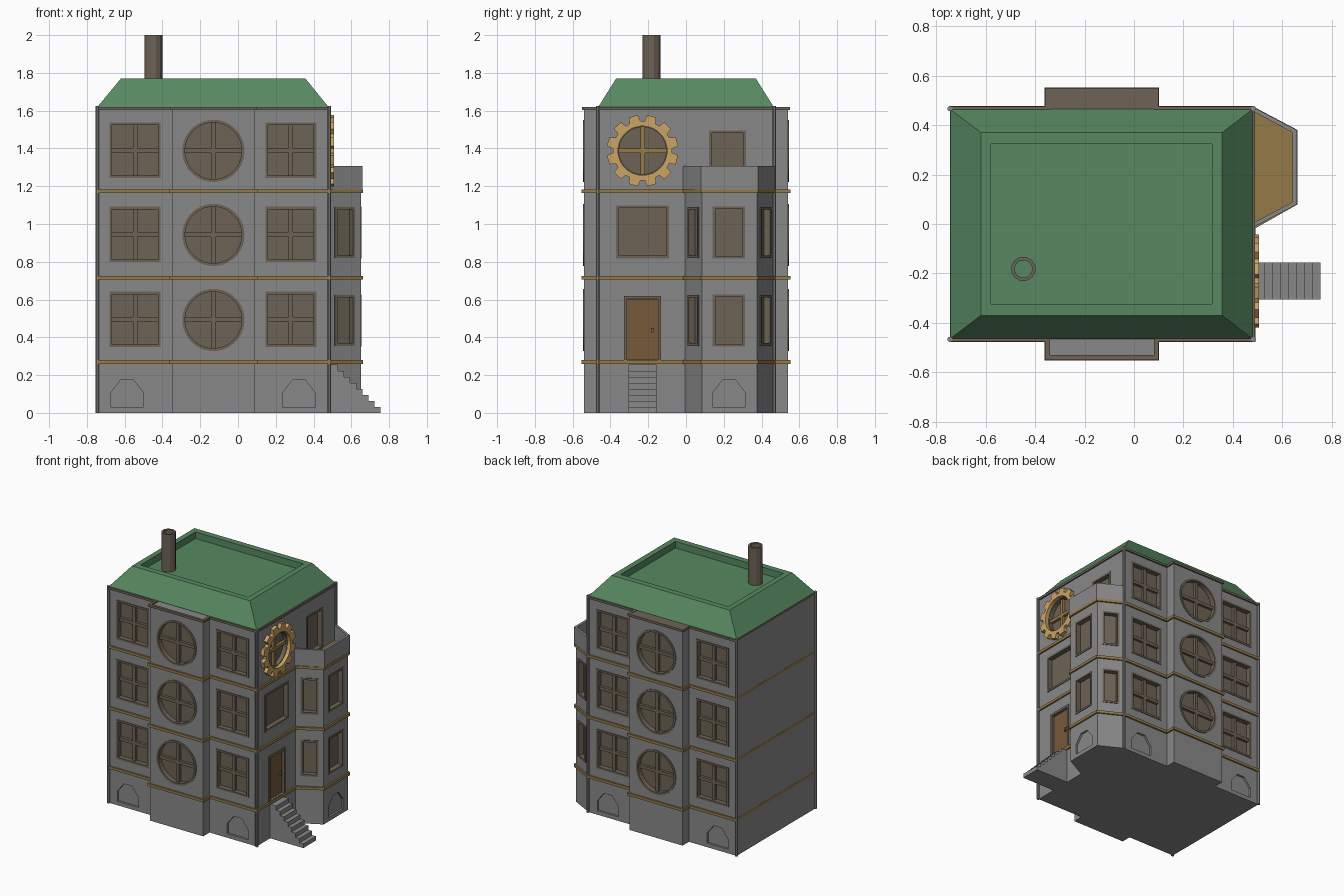
import bpy, bmesh, math
from mathutils import Matrix, Vector

if "Cube" in bpy.data.objects:
    bpy.data.objects.remove(bpy.data.objects["Cube"])

COLORS = {
    "wall_grey": (0.25, 0.25, 0.25), "roof_green": (0.095, 0.25, 0.12),
    "window_brown": (0.155, 0.125, 0.092), "trim_gold": (0.30, 0.195, 0.065),
    "gear_gold": (0.60, 0.37, 0.13), "door_brown": (0.185, 0.10, 0.043),
}
mats = {}
for n, c in COLORS.items():
    mats[n] = bpy.data.materials.new(n)
    mats[n].diffuse_color = (*c, 1)

parts = {}   # (name, material) -> bmesh


def get(name, mat):
    return parts.setdefault((name, mat), bmesh.new())


def frame(x, y, z=0, a=0):
    """Wall frame: u along the wall, v up, n outward."""
    c, s = math.cos(a), math.sin(a)
    return Matrix(((c, 0, s, x), (s, 0, -c, y), (0, 1, 0, z), (0, 0, 0, 1)))


FLAT = Matrix.Identity(4)


def loop(bm, pts, M, d):
    return [bm.verts.new(M @ Vector((p[0], p[1], d))) for p in pts]


def prism(key, pts, M, d0, d1, top=None):
    bm = get(*key)
    a, b = loop(bm, pts, M, d0), loop(bm, top or pts, M, d1)
    n = len(a)
    bm.faces.new(a[::-1])
    bm.faces.new(b)
    for i in range(n):
        j = (i + 1) % n
        bm.faces.new((a[i], a[j], b[j], b[i]))


def ring(key, outer, inner, M, d0, d1):
    bm = get(*key)
    o0, o1 = loop(bm, outer, M, d0), loop(bm, outer, M, d1)
    i0, i1 = loop(bm, inner, M, d0), loop(bm, inner, M, d1)
    n = len(outer)
    for i in range(n):
        j = (i + 1) % n
        for q in ((o0, o0, o1, o1), (o1, o1, i1, i1), (i1, i1, i0, i0), (i0, i0, o0, o0)):
            bm.faces.new((q[0][i], q[1][j], q[2][j], q[3][i]))


def rect(x0, y0, x1, y1):
    return [(x0, y0), (x1, y0), (x1, y1), (x0, y1)]


def circle(r, n=32, x=0, y=0):
    return [(x + r * math.cos(math.tau * (i + .5) / n), y + r * math.sin(math.tau * (i + .5) / n)) for i in range(n)]


def bay_line(o):
    return [(0.48, -0.005 - o), (0.65 + o, 0.085 - o * .5), (0.65 + o, 0.375 + o * .5), (0.48, 0.465 + o)]


def footprint(o, side):
    front = [(-0.745 - o * .1, -0.465 - o), (-0.35 - o, -0.465 - o), (-0.35 - o, -0.54 - o),
             (0.09 + o, -0.54 - o), (0.09 + o, -0.465 - o), (0.48 + o, -0.465 - o)]
    back = [(x, -y) for x, y in front[::-1]]
    if side:
        b = bay_line(o)
        return front + [(0.48 + o, b[0][1])] + b[1:] + back[1:]
    return front + back


# Main body and polygonal side bay
BODY, BAY = ("body", "wall_grey"), ("side_bay", "wall_grey")
prism(BODY, footprint(0, False), FLAT, 0, 1.61)
prism(BAY, bay_line(0), FLAT, 0, 1.185)

# Floor bands and cornice
for z in (0.27, 0.715, 1.173):
    ring(("floor_bands", "trim_gold"), footprint(0.012, True), footprint(-0.005, True), FLAT, z - 0.01, z + 0.01)
ring(("cornice", "window_brown"), footprint(0.01, False), footprint(-0.01, False), FLAT, 1.603, 1.62)
prism(("rear_bay_cap", "window_brown"), rect(-0.35, 0.45, 0.09, 0.54), FLAT, 1.61, 1.618)


# Windows: recess cutter, pane, frame and cross bars
def window(wall, outer, inner, M, bars=None, bar_mat="window_brown", depth=0.035, rim=0.005):
    prism((wall + "_cutter", "wall_grey"), outer, M, -depth, 0.03)
    prism(("window_panes", "window_brown"), inner, M, -depth, -depth + 0.003)
    ring(("window_frames", "window_brown"), outer, inner, M, -depth, rim)
    if bars:
        w, h = bars
        prism(("window_bars_" + bar_mat, bar_mat), rect(-w, -0.012, w, 0.012), M, -depth, -0.012)
        prism(("window_bars_" + bar_mat, bar_mat), rect(-0.012, -h, 0.012, h), M, -depth, -0.011)


def rect_window(wall, M, w, h, bars=False, t=0.014):
    window(wall, rect(-w, -h, w, h), rect(-w + t, -h + t, w - t, h - t), M, (w - t, h - t) if bars else None)


def arch(wall, M):
    pts = [(-.087, .03), (.087, .03), (.087, .105), (.033, .175), (-.033, .175), (-.087, .105)]
    prism((wall + "_cutter", "wall_grey"), pts, M, -0.015, 0.03)


for s, a in ((-1, 0), (1, math.pi)):
    for z in (0.495, 0.945, 1.39):
        for x in (-0.545, 0.28):
            rect_window("body", frame(x, s * 0.465, z, a), 0.135, 0.147, True)
        window("body", circle(0.165), circle(0.15), frame(-0.13, s * 0.54, z - 0.003, a), (0.15, 0.15))
    for x in (-0.587, 0.322):
        arch("body", frame(x, s * 0.465, 0, a))

R = math.pi / 2
rect_window("body", frame(0.48, -0.23, 0.958, R), 0.14, 0.14)
rect_window("body", frame(0.48, 0.22, 1.343, R), 0.097, 0.152)
arch("side_bay", frame(0.65, 0.228, 0, R))
for z in (0.49, 0.955):
    rect_window("side_bay", frame(0.65, 0.227, z, R), 0.086, 0.138)
    rect_window("side_bay", frame(0.565, 0.04, z, math.atan2(.09, .17)), 0.06, 0.135)
    rect_window("side_bay", frame(0.565, 0.42, z, math.atan2(.09, -.17)), 0.06, 0.135)

# Gear around the round side window
G = frame(0.48, -0.23, 1.388, R)
window("body", circle(0.14), circle(0.125), G, (0.128, 0.128), "trim_gold", rim=0.0)
gear, hole = [], []
for i in range(12):
    for da, r in ((-11, .157), (-7.5, .19), (7.5, .19), (11, .157)):
        t = math.radians(30 * i + 15 + da)
        gear.append((r * math.cos(t), r * math.sin(t)))
        hole.append((.13 * math.cos(t), .13 * math.sin(t)))
ring(("gear_ornament", "gear_gold"), gear, hole, G, -0.002, 0.027)

# Front door with frame and handle
D = frame(0.48, -0.23, 0, R)
prism(("body_cutter", "wall_grey"), rect(-.085, .282, .085, .6), D, -0.03, 0.03)
prism(("door", "door_brown"), rect(-.085, .282, .085, .6), D, -0.03, -0.012)
ring(("door_frame", "window_brown"), rect(-.097, .28, .097, .62), rect(-.083, .281, .083, .602), D, -0.012, 0.008)
prism(("door_handle", "window_brown"), rect(.045, .425, .06, .45), D, -0.012, 0.004)

# Outside steps: one stepped side profile
prof = [(0.47, 0), (0.47, 0.255), (0.53, 0.255)]
for i in range(1, 8):
    x, z = 0.53 + 0.0321 * i, 0.255 - 0.032 * i
    prof += [(x - 0.0321, z), (x, z)]
prof.append((0.755, 0))
prism(("steps", "wall_grey"), prof, frame(0, -0.155), 0, 0.15)

# Balcony floor and parapet
prism(("balcony_floor", "trim_gold"), bay_line(-0.004), FLAT, 1.183, 1.19)
prism(("balcony_parapet", "wall_grey"), bay_line(0.01) + bay_line(-0.008)[::-1], FLAT, 1.183, 1.308)

# Mansard roof with sunken top, built as successive rectangles
bm = get("roof", "roof_green")
levels = [(rect(-.745, -.465, .48, .465), 1.619), (rect(-.62, -.37, .357, .37), 1.77),
          (rect(-.58, -.325, .315, .325), 1.77), (rect(-.58, -.325, .315, .325), 1.72)]
loops = [loop(bm, p, FLAT, z) for p, z in levels]
for a, b in zip(loops, loops[1:]):
    for i in range(4):
        j = (i + 1) % 4
        bm.faces.new((a[i], a[j], b[j], b[i]))
bm.faces.new(loops[-1])
bm.faces.new(loops[0][::-1])

# Chimney pipe and corner drainpipes
ring(("chimney", "window_brown"), circle(0.05, 12, -.448, -.182), circle(0.036, 12, -.448, -.182), FLAT, 1.7, 2.0)
for x in (-0.745, 0.483):
    for y in (-0.467, 0.467):
        prism(("drainpipes", "wall_grey"), circle(0.011, 8, x, y), FLAT, 0, 1.625)

# Turn every part into an object
objs = {}
for (name, mat), bm in parts.items():
    bmesh.ops.recalc_face_normals(bm, faces=bm.faces[:])
    me = bpy.data.meshes.new(name)
    bm.to_mesh(me)
    bm.free()
    me.materials.append(mats[mat])
    objs[name] = bpy.data.objects.new(name, me)
    bpy.context.scene.collection.objects.link(objs[name])

# Cut the recesses and remove the cutters
for name in ("body", "side_bay"):
    ob, cut = objs[name], objs[name + "_cutter"]
    cut.hide_render = True
    m = ob.modifiers.new("recesses", "BOOLEAN")
    m.operation, m.solver, m.object = "DIFFERENCE", "EXACT", cut
    bpy.context.view_layer.objects.active = ob
    bpy.ops.object.modifier_apply(modifier=m.name)
    bpy.data.objects.remove(cut)

for m in bpy.data.materials:
    if m.users and not m.is_grease_pencil:
        m.use_nodes = True
        m.node_tree.nodes["Principled BSDF"].inputs["Base Color"].default_value = m.diffuse_color
